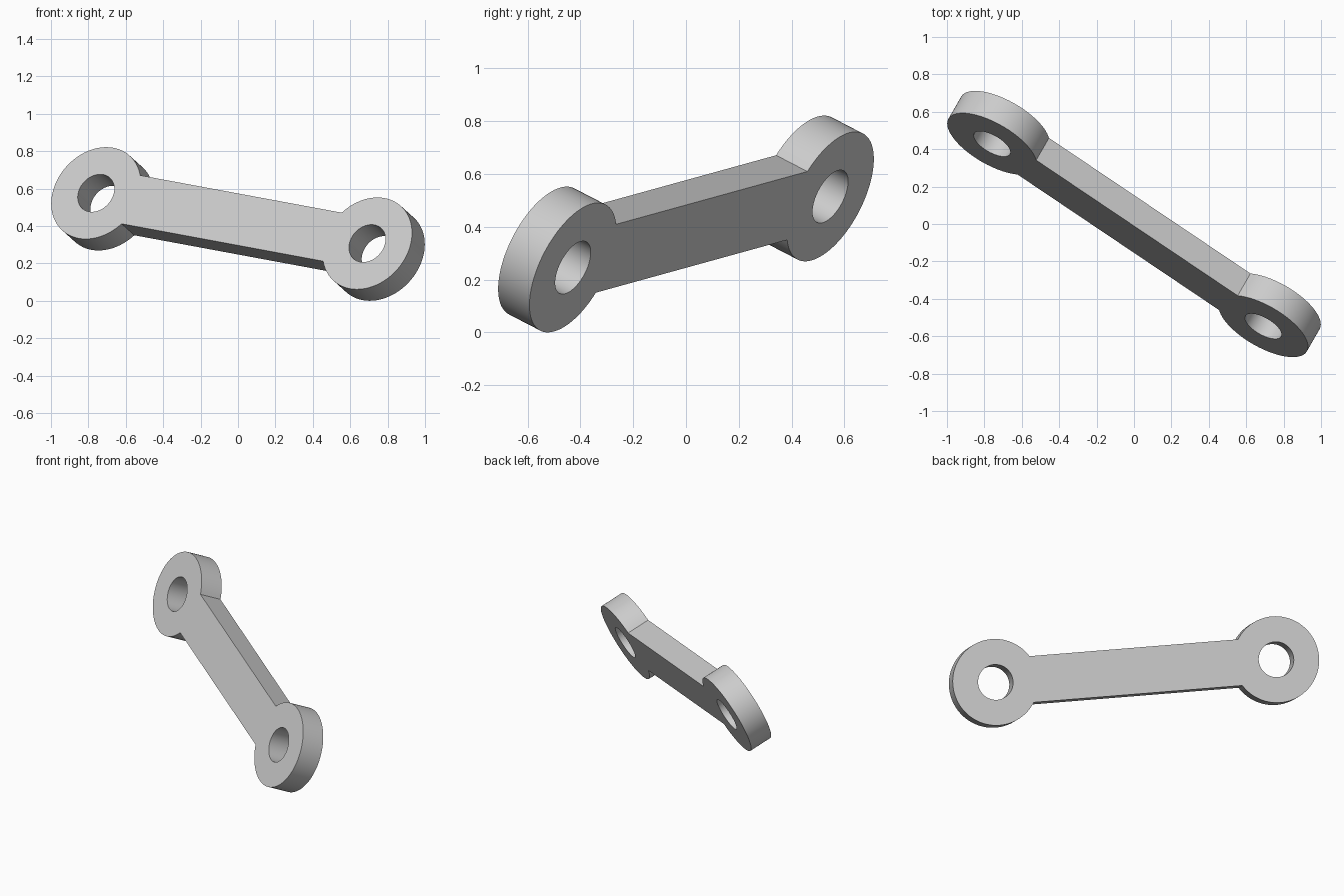
import bpy, bmesh
from math import asin, cos, sin, pi, radians
from mathutils import Matrix, Vector

cube = bpy.data.objects.get("Cube")
if cube:
    bpy.data.objects.remove(cube, do_unlink=True)

# Link dimensions
REACH = 0.884        # middle to each eye centre
EYE_R = 0.269
HOLE_R = 0.11
BAR_HALF = 0.144
THICK = 0.15
STEPS = 72

grey = bpy.data.materials.new("light grey metal")
grey.use_nodes = True
grey.diffuse_color = (0.6, 0.6, 0.6, 1)
grey.node_tree.nodes["Principled BSDF"].inputs["Base Color"].default_value = (0.6, 0.6, 0.6, 1)


def arc(side, radius, start, end, count):
    """Points of an arc around the eye on the given side (+1 or -1)."""
    pts = []
    for i in range(count):
        a = start + (end - start) * i / (count - 1)
        pts.append((side * (REACH + radius * cos(a)), side * radius * sin(a)))
    return pts


def add_loop(bm, pts):
    verts = [bm.verts.new((x, y, -THICK / 2)) for x, y in pts]
    return [bm.edges.new((v, verts[i - 1])) for i, v in enumerate(verts)]


# Outline: two round eyes joined by a straight bar, with a hole in each eye
bm = bmesh.new()
sweep = pi - asin(BAR_HALF / EYE_R)
outline = arc(1, EYE_R, -sweep, sweep, STEPS) + arc(-1, EYE_R, -sweep, sweep, STEPS)
edges = add_loop(bm, outline)
for side in (1, -1):
    edges += add_loop(bm, arc(side, HOLE_R, 0, 2 * pi, STEPS)[:-1])
bmesh.ops.triangle_fill(bm, use_beauty=True, edges=edges)

# Thicken the plate
ext = bmesh.ops.extrude_face_region(bm, geom=bm.faces[:])
top = [g for g in ext["geom"] if isinstance(g, bmesh.types.BMVert)]
bmesh.ops.translate(bm, verts=top, vec=(0, 0, THICK))
bmesh.ops.recalc_face_normals(bm, faces=bm.faces[:])

# Tilt: long axis, width axis and plate normal
along = Vector((1.45, -0.975, -0.269)).normalized()
normal = Vector((0.457, 0.79, -0.41))
normal = (normal - along * normal.dot(along)).normalized()
across = normal.cross(along)
tilt = Matrix((along, across, normal)).transposed()
bmesh.ops.transform(bm, matrix=tilt.to_4x4(), verts=bm.verts[:])
lowest = min(v.co.z for v in bm.verts)
bmesh.ops.translate(bm, verts=bm.verts[:], vec=(0, 0, -lowest))

mesh = bpy.data.meshes.new("link_arm")
bm.to_mesh(mesh)
bm.free()
mesh.materials.append(grey)
link = bpy.data.objects.new("link_arm", mesh)
bpy.context.collection.objects.link(link)

bpy.ops.object.select_all(action='DESELECT')
link.select_set(True)
bpy.context.view_layer.objects.active = link
bpy.ops.object.shade_smooth_by_angle(angle=radians(30))
